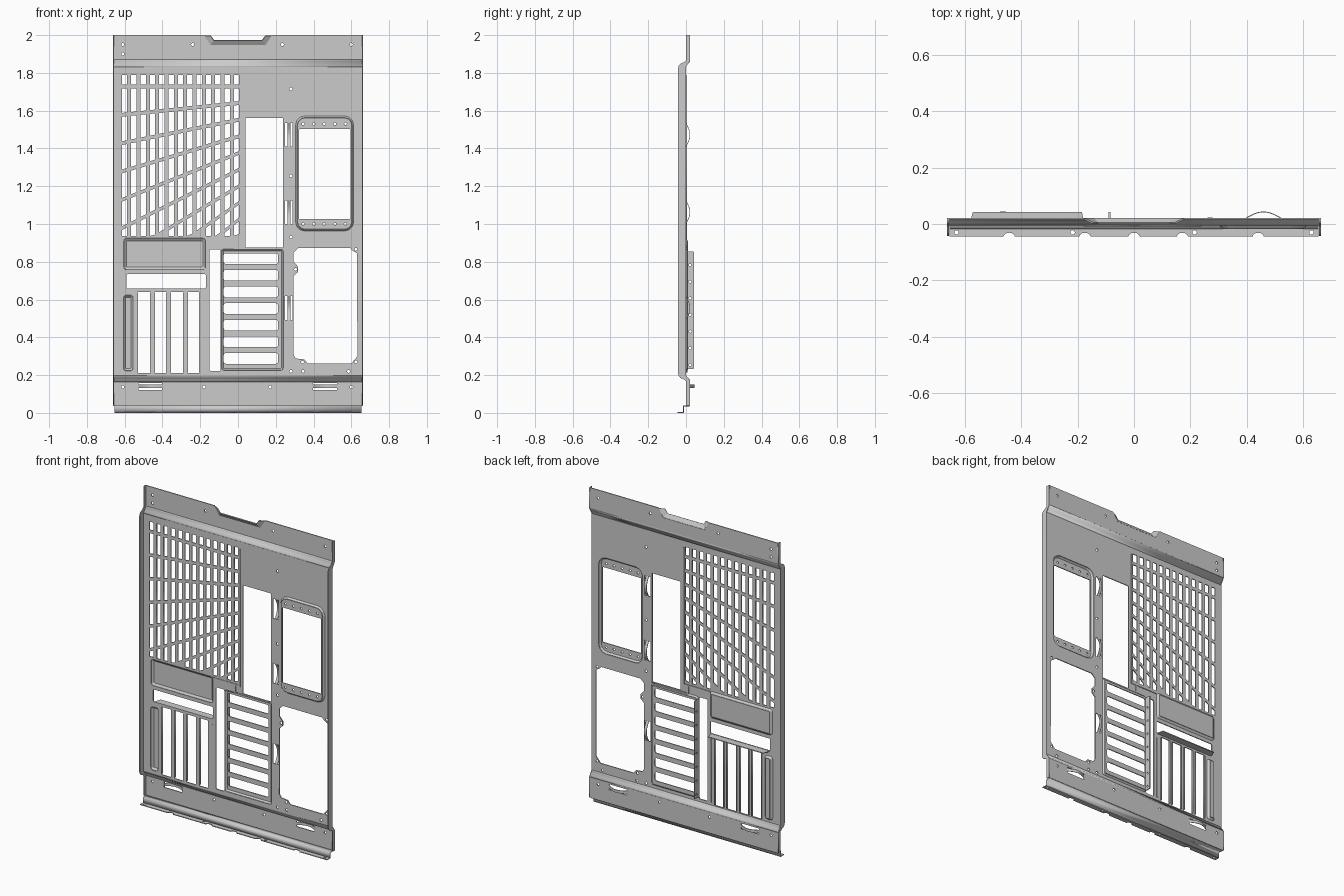
import bpy, bmesh
from math import pi, sin, cos

if "Cube" in bpy.data.objects:
    bpy.data.objects.remove(bpy.data.objects["Cube"])

T = 0.006            # sheet thickness
XZ = (pi / 2, 0, 0)
YZ = (pi / 2, 0, pi / 2)


def rect(x0, x1, z0, z1, r=0.0, n=3):
    if r == 0:
        return [(x0, z0), (x1, z0), (x1, z1), (x0, z1)]
    pts = []
    for k, (cx, cz) in enumerate([(x1 - r, z1 - r), (x0 + r, z1 - r), (x0 + r, z0 + r), (x1 - r, z0 + r)]):
        for i in range(n + 1):
            a = pi / 2 * (k + i / n)
            pts.append((cx + r * cos(a), cz + r * sin(a)))
    return pts


def circ(x, z, r=0.008, n=12):
    return [(x + r * cos(2 * pi * i / n), z + r * sin(2 * pi * i / n)) for i in range(n)]


def plate(name, outline, holes=(), loc=(0, 0, 0), rot=XZ, t=T):
    """Flat sheet with holes, from a filled 2D curve."""
    cu = bpy.data.curves.new(name, 'CURVE')
    cu.dimensions, cu.fill_mode, cu.extrude = '2D', 'BOTH', t / 2
    for loop in [outline, *holes]:
        s = cu.splines.new('POLY')
        s.points.add(len(loop) - 1)
        for p, (a, b) in zip(s.points, loop):
            p.co = (a, b, 0, 1)
        s.use_cyclic_u = True
    ob = bpy.data.objects.new(name, cu)
    ob.location, ob.rotation_euler = loc, rot
    bpy.context.collection.objects.link(ob)
    bpy.ops.object.select_all(action='DESELECT')
    ob.select_set(True)
    bpy.context.view_layer.objects.active = ob
    bpy.ops.object.convert(target='MESH')
    return ob


def loft(name, a, b, closed=False, t=T):
    """Folded sheet between two point rows."""
    bm = bmesh.new()
    va, vb = [bm.verts.new(p) for p in a], [bm.verts.new(p) for p in b]
    n = len(a)
    for i in range(n if closed else n - 1):
        j = (i + 1) % n
        bm.faces.new((va[i], va[j], vb[j], vb[i]))
    bmesh.ops.recalc_face_normals(bm, faces=bm.faces)
    me = bpy.data.meshes.new(name)
    bm.to_mesh(me)
    bm.free()
    ob = bpy.data.objects.new(name, me)
    bpy.context.collection.objects.link(ob)
    m = ob.modifiers.new('thickness', 'SOLIDIFY')
    m.thickness, m.offset = t, 0
    return ob


def box(name, x0, x1, y0, y1, z0, z1):
    return plate(name, rect(x0, x1, z0, z1), loc=(0, (y0 + y1) / 2, 0), t=y1 - y0)


def bend(name, profile, w=0.66):
    ob = loft(name, [(-w, y, z) for y, z in profile], [(w, y, z) for y, z in profile])
    bpy.context.view_layer.objects.active = ob
    ob.select_set(True)
    bpy.ops.object.shade_smooth_by_angle()


main_holes = []


def emboss(name, x0, x1, z0, z1, depth, inset=0.01, r=0.015, holes=()):
    """Pressed pocket: opening in the panel, sloped wall, floor plate."""
    outer = rect(x0, x1, z0, z1, r)
    inner = rect(x0 + inset, x1 - inset, z0 + inset, z1 - inset, max(r - inset, 0.004))
    main_holes.append(outer)
    y = -T / 2
    loft(name + '_wall', [(x, y, z) for x, z in outer], [(x, y + depth, z) for x, z in inner], True, 0.005)
    plate(name + '_floor', inner, holes, (0, y + depth, 0))


def strap(name, c, y, length, height, vertical, w=0.018):
    """Arched cable-tie bridge over a slot."""
    rows = []
    for s in (-w / 2, w / 2):
        row = []
        for i in range(11):
            u = i / 10
            d, yy = (u - 0.5) * length, y + height * sin(pi * u)
            row.append((c[0] + s, yy, c[1] + d) if vertical else (c[0] + d, yy, c[1] + s))
        rows.append(row)
    loft(name, rows[0], rows[1], t=0.003)


# Radiator vent: fanned bars crossing vertical slots
def bar(i, x):
    u = (x + 0.615) / 0.62
    return 1.728 - i * (0.15 + (0.088 - 0.15) * u)


for c in range(13):
    xa = -0.615 + c * 0.0494
    xb = xa + 0.028
    for i in range(-1, 10):
        hi = [1.79 if i < 0 else bar(i, x) - 0.01 for x in (xa, xb)]
        lo = [max(bar(i + 1, x) + 0.01, 0.937) for x in (xa, xb)]
        if min(hi) > 0.945:
            main_holes.append([(xa, lo[0]), (xb, lo[1]), (xb, hi[1]), (xa, hi[0])])

# Plain openings in the panel
main_holes += [rect(0.04, 0.237, 0.875, 1.562), rect(-0.15, -0.092, 0.222, 0.866, 0.008),
               rect(-0.59, -0.17, 0.658, 0.735, 0.008)]
main_holes.append([(0.32, 0.873), (0.595, 0.873), (0.605, 0.86), (0.63, 0.845), (0.632, 0.3), (0.62, 0.285),
                   (0.6, 0.262), (0.368, 0.262), (0.352, 0.283), (0.305, 0.288), (0.293, 0.31), (0.295, 0.725),
                   (0.317, 0.745), (0.317, 0.775), (0.295, 0.8), (0.295, 0.85)])
main_holes += [circ(x, z) for x, z in [(0.28, 1.715), (0.28, 1.255), (0.28, 0.93), (0.28, 0.22), (0.345, 0.22),
                                       (0.585, 0.22), (0.305, 0.76), (0.341, 0.268), (0.624, 0.866), (0.624, 0.27)]]
slots = [(-0.532, -0.463), (-0.442, -0.378), (-0.357, -0.288), (-0.267, -0.204)]
for a, b in slots:
    main_holes.append(rect(a, b, 0.21, 0.64, 0.004))
    for x in (a, b):
        box('slot_edge_lip', x - 0.002, x + 0.002, -T, 0.008, 0.215, 0.635)

# Cable-tie bridges beside the openings
for z in (1.472, 1.062, 0.555):
    main_holes.append(rect(0.25, 0.289, z - 0.063, z + 0.063))
    strap('side_tie_bridge', (0.27, z), -T / 2, 0.13, 0.024, True)

# Pressed pockets: drive mount, cover plate, drive ladder, narrow groove
screws = [circ(0.345 + 0.056 * i if i != 2 else 0.457, z, 0.007) for i in range(5) for z in (1.53, 1.0)]
emboss('drive_mount', 0.305, 0.612, 0.963, 1.572, -0.012, 0.01, 0.05,
       [rect(0.322, 0.595, 1.026, 1.503, 0.006)] + screws)
emboss('cover_recess', -0.605, -0.172, 0.758, 0.925, 0.01, 0.014)
emboss('drive_ladder', -0.088, 0.24, 0.225, 0.868, 0.01, 0.01, 0.014,
       [rect(-0.076, 0.212, 0.26 + 0.088 * i, 0.317 + 0.088 * i, 0.012) for i in range(7)])
emboss('groove', -0.607, -0.555, 0.222, 0.624, 0.014, 0.012)

plate('main_panel', rect(-0.66, 0.66, 0.198, 1.832), main_holes, (0, -T / 2, 0))

# Folded flanges behind the panel
plate('ladder_side_flange', rect(0, 0.042, 0.233, 0.855, 0.006),
      [circ(0.022, 0.255 + 0.088 * i, 0.007) for i in range(7)], (-0.087, 0, 0), YZ)
plate('shelf_flange', [(-0.585, -0.004), (-0.175, -0.004), (-0.185, 0.043), (-0.572, 0.043)], (), (0, 0, 0.654), (0, 0, 0), 0.005)

# Stiffening ribs around the vent and ladder
for x0, x1, z0, z1 in [(0.01, 0.021, 0.92, 1.785), (-0.172, 0.021, 0.915, 0.924), (-0.02, -0.01, 0.872, 0.92),
                       (-0.02, 0.24, 0.864, 0.872), (-0.18, -0.17, 0.225, 0.622)]:
    box('stiffening_rib', x0, x1, -0.009, 0.005, z0, z1)

# Top strip with handle notch, and its step
notch = [(-0.177, 2.0), (-0.145, 1.947), (0.145, 1.947), (0.177, 2.0)]
plate('top_strip', [(-0.66, 1.868), (0.66, 1.868), (0.66, 2.0)] + notch[::-1] + [(-0.66, 2.0)],
      [circ(x, z) for x, z in [(-0.61, 1.95), (-0.24, 1.95), (0.235, 1.95), (0.6, 1.95), (-0.61, 1.9)]],
      (0, 0.019, 0))
inner = [(-0.145, 1.997), (-0.127, 1.972), (0.127, 1.972), (0.145, 1.997)]
loft('handle_lip', [(x, 0.019, z if z < 1.99 else 1.997) for x, z in notch], [(x, 0.003, z) for x, z in inner])
bend('top_step', [(-0.003, 1.828), (-0.001, 1.838), (0.008, 1.849), (0.017, 1.86), (0.019, 1.87)])

# Bottom strip with tie bridges, its step and folded foot
bottom_holes = [circ(x, 0.137) for x in (-0.61, -0.18, 0.17, 0.6)]
for x in (-0.465, 0.46):
    bottom_holes.append(rect(x - 0.063, x + 0.063, 0.122, 0.158))
    strap('bottom_tie_bridge', (x, 0.14), 0.019, 0.13, 0.024, False)
plate('bottom_strip', rect(-0.66, 0.66, 0.037, 0.168), bottom_holes, (0, 0.019, 0))
bend('bottom_step', [(0.019, 0.165), (0.017, 0.175), (0.008, 0.185), (-0.001, 0.194), (-0.003, 0.204)])
bend('foot_fold', [(0.019, 0.037), (-0.014, 0.037), (-0.014, 0.003)], 0.655)
lip = [(-0.655, -0.012), (-0.655, -0.045)]
for x in (-0.443, -0.174, 0, 0.172, 0.441):
    lip += [(x - 0.02 * cos(pi * i / 6), -0.045 + 0.014 * sin(pi * i / 6)) for i in range(7)]
lip += [(0.655, -0.045), (0.655, -0.012)]
plate('foot_lip', lip, [circ(x, -0.03) for x in (-0.63, -0.218, 0.215, 0.63)], (0, 0, 0.0025), (0, 0, 0), 0.005)

# Side flanges folded forward
side = [(0.022, 2.0), (0.022, 1.868), (0, 1.832), (0, 0.2), (0.022, 0.168), (0.022, 0.04), (0, 0.04), (0, 0.168),
        (-0.012, 0.178), (-0.03, 0.185), (-0.039, 0.196), (-0.042, 0.21), (-0.042, 1.822), (-0.039, 1.838),
        (-0.03, 1.848), (-0.012, 1.856), (0, 1.868), (0, 2.0)]
for s in (-1, 1):
    plate('side_flange', side, (), (s * 0.66, 0, 0), YZ)
